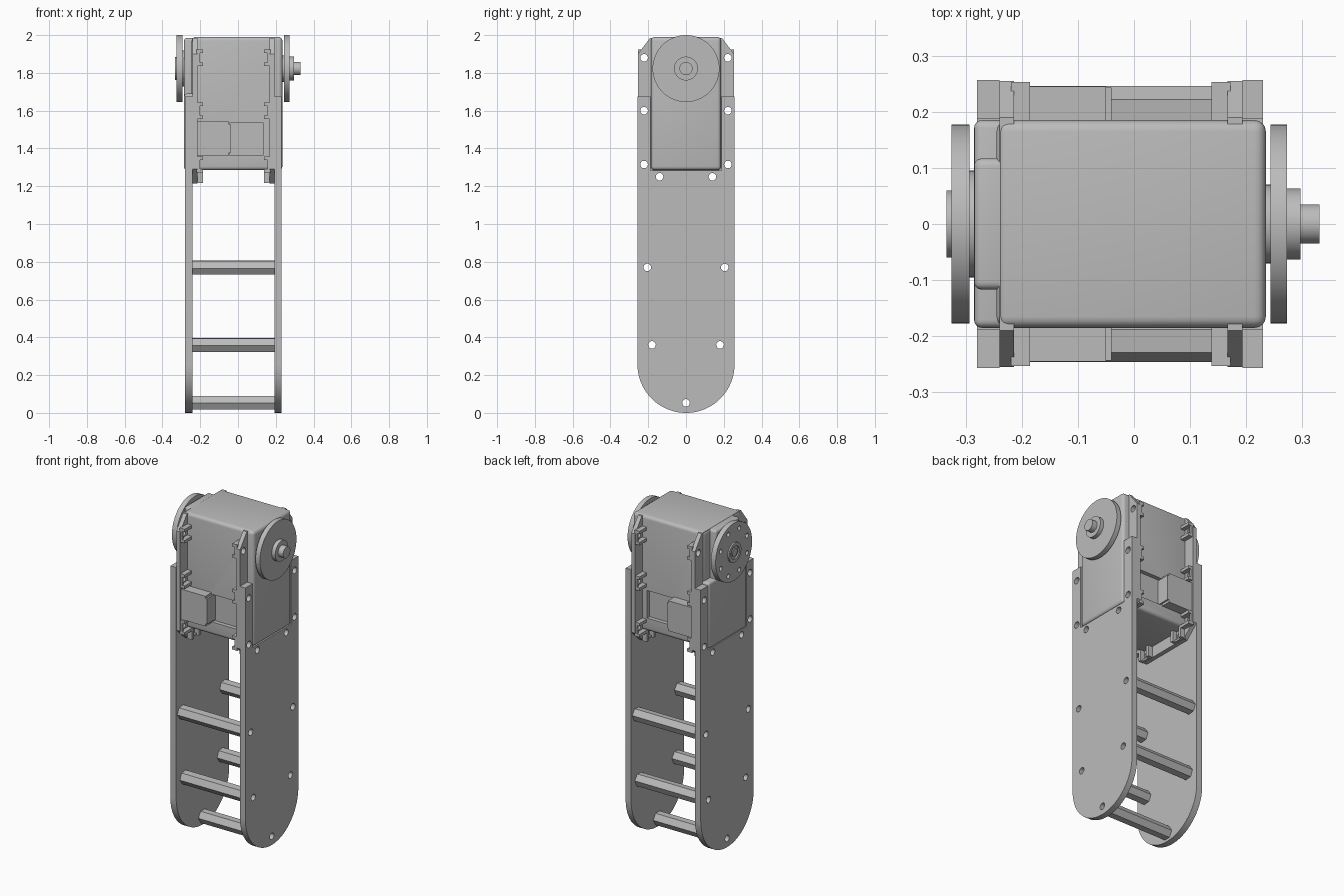
import bpy, bmesh
from math import sin, cos, pi, radians
from mathutils import Matrix

cube = bpy.data.objects.get("Cube")
if cube:
    bpy.data.objects.remove(cube, do_unlink=True)

grey = bpy.data.materials.new("matte_grey")
grey.use_nodes = True
grey.diffuse_color = (0.5, 0.5, 0.5, 1)
grey.node_tree.nodes["Principled BSDF"].inputs["Base Color"].default_value = (0.5, 0.5, 0.5, 1)


def finish(name, bm):
    bmesh.ops.recalc_face_normals(bm, faces=bm.faces)
    mesh = bpy.data.meshes.new(name)
    bm.to_mesh(mesh)
    bm.free()
    obj = bpy.data.objects.new(name, mesh)
    bpy.context.collection.objects.link(obj)
    mesh.materials.append(grey)
    return obj


def prism(bm, profile, x0, x1):
    """Extrude a (y, z) outline along x."""
    a = [bm.verts.new((x0, y, z)) for y, z in profile]
    b = [bm.verts.new((x1, y, z)) for y, z in profile]
    bm.faces.new(a)
    bm.faces.new(b[::-1])
    for i in range(len(a)):
        j = (i + 1) % len(a)
        bm.faces.new((a[i], b[i], b[j], a[j]))


def circle(y, z, r, n=48, turn=0.0):
    return [(y + r * cos(turn + 2 * pi * i / n), z + r * sin(turn + 2 * pi * i / n)) for i in range(n)]


def box(bm, x0, x1, y0, y1, z0, z1, bevel=0.0):
    m = Matrix.Translation(((x0 + x1) / 2, (y0 + y1) / 2, (z0 + z1) / 2)) @ Matrix.Diagonal(
        (abs(x1 - x0), abs(y1 - y0), abs(z1 - z0), 1))
    made = bmesh.ops.create_cube(bm, size=1, matrix=m)["verts"]
    if bevel:
        edges = list({e for v in made for e in v.link_edges})
        bmesh.ops.bevel(bm, geom=edges, offset=bevel, segments=4, profile=0.5, affect='EDGES')


def cut(obj, cutter):
    """Subtract the cutter and bake the result."""
    mod = obj.modifiers.new("cut", 'BOOLEAN')
    mod.object = cutter
    mod.operation = 'DIFFERENCE'
    mod.solver = 'EXACT'
    deps = bpy.context.evaluated_depsgraph_get()
    mesh = bpy.data.meshes.new_from_object(obj.evaluated_get(deps))
    obj.modifiers.clear()
    obj.data = mesh


def smooth(obj):
    bpy.ops.object.select_all(action='DESELECT')
    obj.select_set(True)
    bpy.context.view_layer.objects.active = obj
    bpy.ops.object.shade_smooth_by_angle(angle=radians(35))


# Hole layout shared by plates, flanges and spacers
ear_z = (1.88, 1.6, 1.315)
rods = [(s * y, z) for y, z in ((0.205, 0.77), (0.18, 0.36)) for s in (-1, 1)] + [(0, 0.053)]
foot_holes = [(-0.14, 1.25), (0.14, 1.25)]
ear_holes = [(s * 0.222, z) for z in ear_z for s in (-1, 1)]
bm = bmesh.new()
for y, z in rods + foot_holes + ear_holes:
    prism(bm, circle(y, z, 0.02, 20), -0.5, 0.5)
drill = finish("hole_cutter", bm)

# Side plates: rounded bottom, open slot at the top for the motor
R = 0.257
outline = [(R * cos(pi + pi * i / 40), R + R * sin(pi + pi * i / 40)) for i in range(41)]
outline += [(R, 1.675), (0.187, 1.675), (0.187, 1.283), (-0.187, 1.283), (-0.187, 1.675), (-R, 1.675)]
for name, x0, x1 in (("right_side_plate", -0.28, -0.24), ("left_side_plate", 0.193, 0.23)):
    bm = bmesh.new()
    prism(bm, outline, x0, x1)
    plate = finish(name, bm)
    cut(plate, drill)
    smooth(plate)

# Hollow hexagonal spacers
for i, (y, z) in enumerate(rods):
    bm = bmesh.new()
    prism(bm, circle(y, z, 0.041, 6, radians(6) if y else 0), -0.24, 0.193)
    rod = finish(f"spacer_{i + 1}", bm)
    cut(rod, drill)
    smooth(rod)

# Motor body
bm = bmesh.new()
box(bm, -0.245, 0.235, -0.185, 0.185, 1.285, 1.99, 0.02)
body = finish("motor_body", bm)
bm = bmesh.new()
for s in (-1, 1):
    box(bm, -0.045, 0.135, s * 0.16, s * 0.25, 1.365, 1.535)
recess = finish("recess_cutter", bm)
cut(body, recess)
smooth(body)

# Rear cap: wide below, narrow at the top
bm = bmesh.new()
box(bm, -0.285, -0.22, -0.185, 0.185, 1.285, 1.69, 0.014)
box(bm, -0.285, -0.22, -0.117, 0.117, 1.6, 1.985, 0.014)
smooth(finish("motor_rear_cap", bm))

# Cable sockets on front and back
for name, s in (("front_socket", -1), ("back_socket", 1)):
    bm = bmesh.new()
    box(bm, -0.217, -0.05, s * 0.15, s * 0.245, 1.36, 1.545)
    box(bm, -0.05, -0.04, s * 0.15, s * 0.243, 1.375, 1.53)
    finish(name, bm)

# Mounting flanges with chamfered corners and small nut pockets
half = [(0.175, 1.215), (0.255, 1.29), (0.255, 1.9), (0.19, 1.985)]
flange_outline = half + [(-y, z) for y, z in reversed(half)]
for name, outer, d in (("right_flange", -0.24, 1), ("left_flange", 0.193, -1)):
    face, tip = outer + d * 0.026, outer + d * 0.055
    bm = bmesh.new()
    prism(bm, flange_outline, outer, face)
    flange = finish(name, bm)
    cut(flange, drill)
    smooth(flange)
    bm = bmesh.new()
    for y, z in ear_holes:
        lo, hi = (0.18, 0.253) if y > 0 else (-0.253, -0.18)
        for dz in (-0.034, 0.034):
            box(bm, face - d * 0.005, tip, lo, hi, z + dz - 0.009, z + dz + 0.009)
        edge = 0.247 if y > 0 else -0.247
        box(bm, face - d * 0.005, face + d * 0.012, edge - 0.006, edge + 0.006, z - 0.034, z + 0.034)
    for y, z in foot_holes:
        for dy in (-0.034, 0.034):
            box(bm, face - d * 0.005, tip, y + dy - 0.009, y + dy + 0.009, 1.217, 1.29)
        box(bm, face - d * 0.005, face + d * 0.012, y - 0.034, y + 0.034, 1.217, 1.229)
    finish(name + "_nut_pockets", bm)


def turned(name, steps):
    """Coaxial discs given as (x0, x1, radius) on the motor axis."""
    bm = bmesh.new()
    for x0, x1, r in steps:
        prism(bm, circle(0, 1.823, r, 64), x0, x1)
    return finish(name, bm)


# Output shaft side
smooth(turned("left_horn", [(0.243, 0.273, 0.177)]))
smooth(turned("left_bearing", [(0.23, 0.244, 0.07)]))
smooth(turned("shaft_collar", [(0.272, 0.297, 0.063)]))
smooth(turned("shaft_tip", [(0.296, 0.331, 0.035)]))

# Opposite horn with a ring of bolt holes and a hollow hub
horn = turned("right_horn", [(-0.325, -0.293, 0.177)])
bm = bmesh.new()
for y, z in circle(0, 1.823, 0.138, 8, pi / 8):
    prism(bm, circle(y, z, 0.014, 16), -0.4, -0.297)
bolts = finish("bolt_cutter", bm)
cut(horn, bolts)
smooth(horn)
smooth(turned("right_bearing", [(-0.294, -0.28, 0.095)]))
hub = turned("right_hub", [(-0.334, -0.32, 0.06)])
bore = turned("bore_cutter", [(-0.4, -0.326, 0.04)])
cut(hub, bore)
smooth(hub)
smooth(turned("hub_screw", [(-0.332, -0.322, 0.025)]))

for helper in (drill, recess, bolts, bore):
    bpy.data.objects.remove(helper, do_unlink=True)
